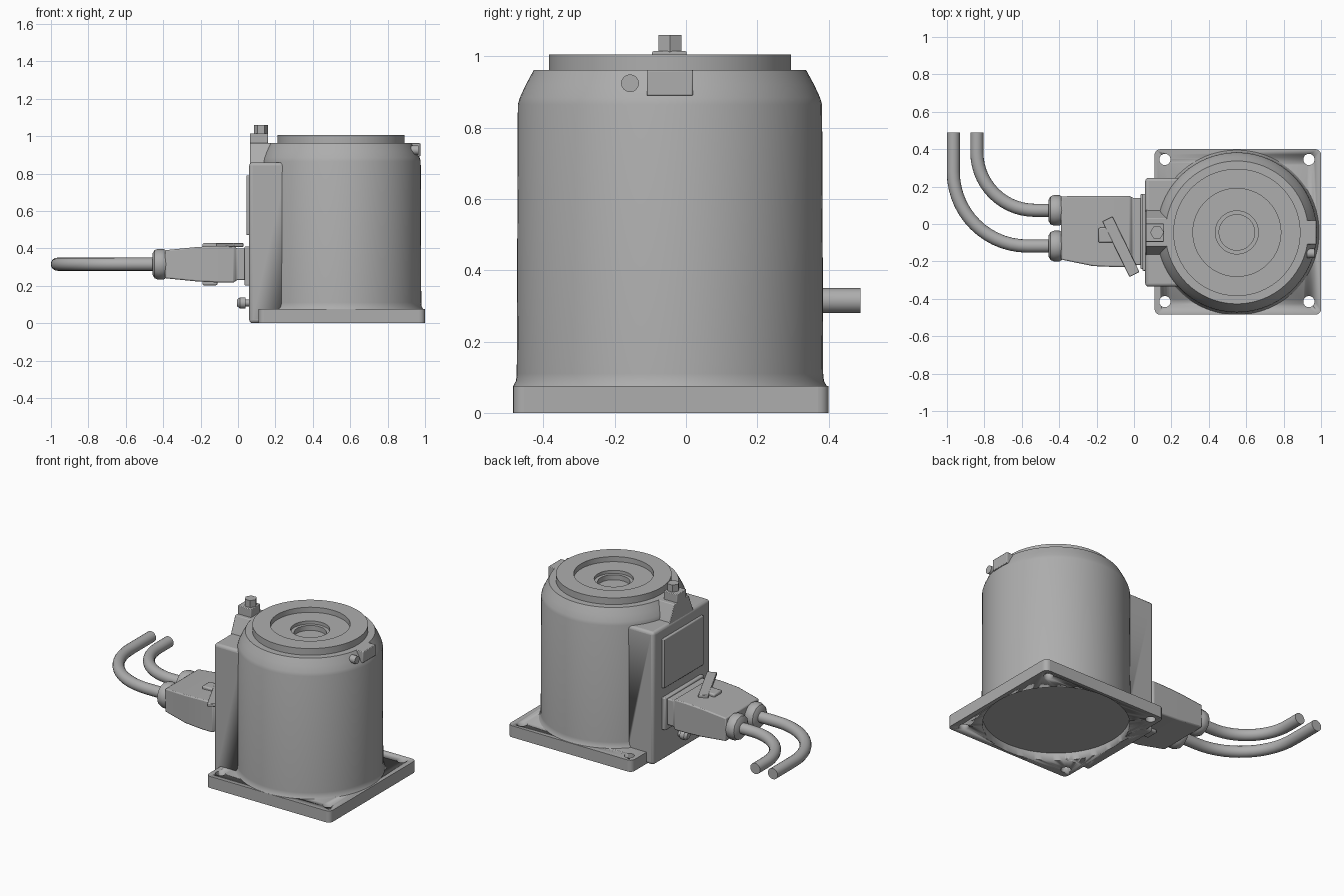
import bpy, bmesh, math
from mathutils import Vector, Matrix

old = bpy.data.objects.get("Cube")
if old:
    bpy.data.objects.remove(old, do_unlink=True)

CX, CY = 0.55, -0.045      # axis of the round body
CONN_Z = 0.315             # height of connector and cables

metal = bpy.data.materials.new("grey metal")
metal.use_nodes = True
GREY = (0.42, 0.42, 0.42, 1)
metal.diffuse_color = GREY
metal.node_tree.nodes["Principled BSDF"].inputs["Base Color"].default_value = GREY


def finish(name, bm, bevel=0, segments=2, smooth=True):
    bmesh.ops.recalc_face_normals(bm, faces=bm.faces[:])
    mesh = bpy.data.meshes.new(name)
    bm.to_mesh(mesh)
    bm.free()
    ob = bpy.data.objects.new(name, mesh)
    bpy.context.collection.objects.link(ob)
    mesh.materials.append(metal)
    if bevel:
        mod = ob.modifiers.new("Bevel", 'BEVEL')
        mod.width, mod.segments = bevel, segments
    if smooth:
        bpy.ops.object.select_all(action='DESELECT')
        ob.select_set(True)
        bpy.context.view_layer.objects.active = ob
        bpy.ops.object.shade_smooth_by_angle(angle=math.radians(35))
    return ob


def box(name, x, y, z, bevel=0, segments=2):
    bm = bmesh.new()
    bmesh.ops.create_cube(bm, size=1)
    for v in bm.verts:
        v.co = [(a + b) / 2 + c * (b - a) for (a, b), c in zip((x, y, z), v.co)]
    return finish(name, bm, bevel, segments)


def lathe(name, profile, origin, axis='Z', steps=96):
    """Spin (radius, height) points around an axis."""
    bm = bmesh.new()
    verts = [bm.verts.new((r, 0, h)) for r, h in profile]
    edges = [bm.edges.new(p) for p in zip(verts, verts[1:])]
    bmesh.ops.spin(bm, geom=verts + edges, cent=(0, 0, 0), axis=(0, 0, 1),
                   angle=math.tau, steps=steps)
    bmesh.ops.remove_doubles(bm, verts=bm.verts[:], dist=0.0001)
    if axis == 'X':
        bm.transform(Matrix.Rotation(math.pi / 2, 4, 'Y'))
    bm.transform(Matrix.Translation(origin))
    return finish(name, bm)


def loft(name, sections, bevel=0):
    """Join four-cornered sections into a closed solid."""
    bm = bmesh.new()
    rings = [[bm.verts.new(p) for p in s] for s in sections]
    for a, b in zip(rings, rings[1:]):
        for i in range(4):
            j = (i + 1) % 4
            bm.faces.new((a[i], a[j], b[j], b[i]))
    bm.faces.new(rings[0])
    bm.faces.new(rings[-1])
    return finish(name, bm, bevel)


def cut(ob, cutter):
    mod = ob.modifiers.new("Cut", 'BOOLEAN')
    mod.operation, mod.object, mod.solver = 'DIFFERENCE', cutter, 'EXACT'
    cutter.hide_render = True
    cutter.hide_set(True)


def drum(name, r, z0, z1, x, y, steps=24):
    return lathe(name, [(0, z0), (r, z0), (r, z1), (0, z1)], (x, y, 0), steps=steps)


# Square mounting plate with underside recess and corner bolt holes
plate = box("base_plate", (0.11, 1.0), (-0.485, 0.4), (0, 0.075), 0)
bm = bmesh.new()
bm.from_mesh(plate.data)
corners = [e for e in bm.edges if abs(e.verts[0].co.z - e.verts[1].co.z) > 0.01]
bmesh.ops.bevel(bm, geom=corners, offset=0.03, segments=5, profile=0.5, affect='EDGES')
bm.to_mesh(plate.data)
bm.free()
recess = drum("recess_cutter", 0.425, -0.1, 0.052, CX, CY, 96)
cut(plate, recess)
for sx in (-1, 1):
    for sy in (-1, 1):
        hole = drum("bolt_hole_cutter", 0.03, -0.1, 0.2, CX + sx * 0.385, -0.035 + sy * 0.38)
        cut(plate, hole)

# Round body with shoulder, top collar and stepped bore
lathe("round_body", [
    (0, 0.05), (0.435, 0.05), (0.44, 0.075), (0.432, 0.09), (0.43, 0.11), (0.427, 0.865),
    (0.421, 0.885), (0.405, 0.92), (0.382, 0.962), (0.34, 0.962), (0.34, 1.005),
    (0.235, 1.005), (0.235, 0.972), (0.115, 0.972), (0.115, 0.952),
    (0.095, 0.952), (0.095, 0.92), (0, 0.92)], (CX, CY, 0))

# Alignment key and small stud on the shoulder
box("alignment_key", (0.88, 0.975), (-0.11, 0.02), (0.89, 0.962), 0.004)
lathe("shoulder_stud", [(0, 0), (0.025, 0), (0.025, 0.04), (0, 0.04)],
      (0.925, -0.157, 0.925), 'X', 16)

# Side housing with a raised cover panel
housing = box("side_housing", (0.06, 0.28), (-0.335, 0.247), (0, 0.86), 0.018, 3)
cut(housing, recess)
box("cover_panel", (0.045, 0.07), (-0.25, 0.16), (0.47, 0.79), 0.006)


# Tapered neck, block and bolt above the housing
def flat(z, x0, x1, half):
    return [(x0, CY - half, z), (x1, CY - half, z), (x1, CY + half, z), (x0, CY + half, z)]


loft("neck", [flat(0.83, 0.063, 0.24, 0.13), flat(0.88, 0.063, 0.24, 0.11),
              flat(0.962, 0.063, 0.19, 0.075)], 0.004)
box("neck_block", (0.063, 0.16), (-0.095, 0.002), (0.95, 1.015), 0.004)
drum("bolt_head", 0.037, 1.01, 1.06, 0.123, CY, 6)

# Connector flange and tapering hood
box("connector_flange", (0.035, 0.065), (-0.24, 0.16), (0.2, 0.41), 0.006)


def upright(x, y0, y1, half):
    return [(x, y0, CONN_Z - half), (x, y1, CONN_Z - half),
            (x, y1, CONN_Z + half), (x, y0, CONN_Z + half)]


loft("connector_hood", [upright(0.04, -0.22, 0.14, 0.085), upright(-0.01, -0.22, 0.14, 0.085),
                        upright(-0.02, -0.23, 0.15, 0.098), upright(-0.1, -0.23, 0.15, 0.098),
                        upright(-0.22, -0.225, 0.15, 0.092), upright(-0.39, -0.19, 0.148, 0.075)],
     0.014)

# Locking lever lying across the hood, and its clips
lever = box("locking_lever", (-0.03, 0.03), (-0.2, 0.13), (0, 0.022), 0.004)
lever.location = (-0.085, -0.09, 0.407)
lever.rotation_euler.z = math.radians(26)
for side in (-1, 1):
    z = CONN_Z + side * 0.1
    box("hood_clip", (-0.19, -0.11), (-0.1, -0.02), (z - 0.013, z + 0.013), 0.008)


# Cable glands and bent cables
def cable(name, y, gap, radius):
    bend_x = -0.45 - gap
    path = [Vector((-0.4, y, CONN_Z))]
    for i in range(15):
        a = math.pi / 2 * i / 14
        path.append(Vector((bend_x - radius * math.sin(a),
                            y + radius * (1 - math.cos(a)), CONN_Z)))
    path.append(Vector((bend_x - radius, 0.49, CONN_Z)))
    bm = bmesh.new()
    rings = []
    for i, p in enumerate(path):
        t = (path[min(i + 1, len(path) - 1)] - path[max(i - 1, 0)]).normalized()
        side = Vector((-t.y, t.x, 0))
        angles = [math.tau * k / 16 for k in range(16)]
        rings.append([bm.verts.new(p + 0.035 * (side * math.cos(a) + Vector((0, 0, math.sin(a)))))
                      for a in angles])
    for a, b in zip(rings, rings[1:]):
        for k in range(16):
            bm.faces.new((a[k], a[k - 1], b[k - 1], b[k]))
    bm.faces.new(rings[0])
    bm.faces.new(rings[-1])
    finish(name, bm)
    lathe(name + "_gland", [(0, 0), (0.055, 0), (0.075, 0.012), (0.082, 0.03),
                            (0.082, 0.06), (0.072, 0.075), (0.072, 0.14), (0, 0.14)],
          (-0.458, y, CONN_Z), 'X', 12)


cable("outer_cable", -0.118, 0.12, 0.396)
cable("inner_cable", 0.073, 0.08, 0.31)

# Grounding screw below the connector
lathe("ground_screw", [(0, 0), (0.018, 0), (0.03, 0.015), (0.03, 0.045), (0.018, 0.045),
                       (0.018, 0.08), (0, 0.08)], (-0.005, -0.02, 0.108), 'X', 12)
